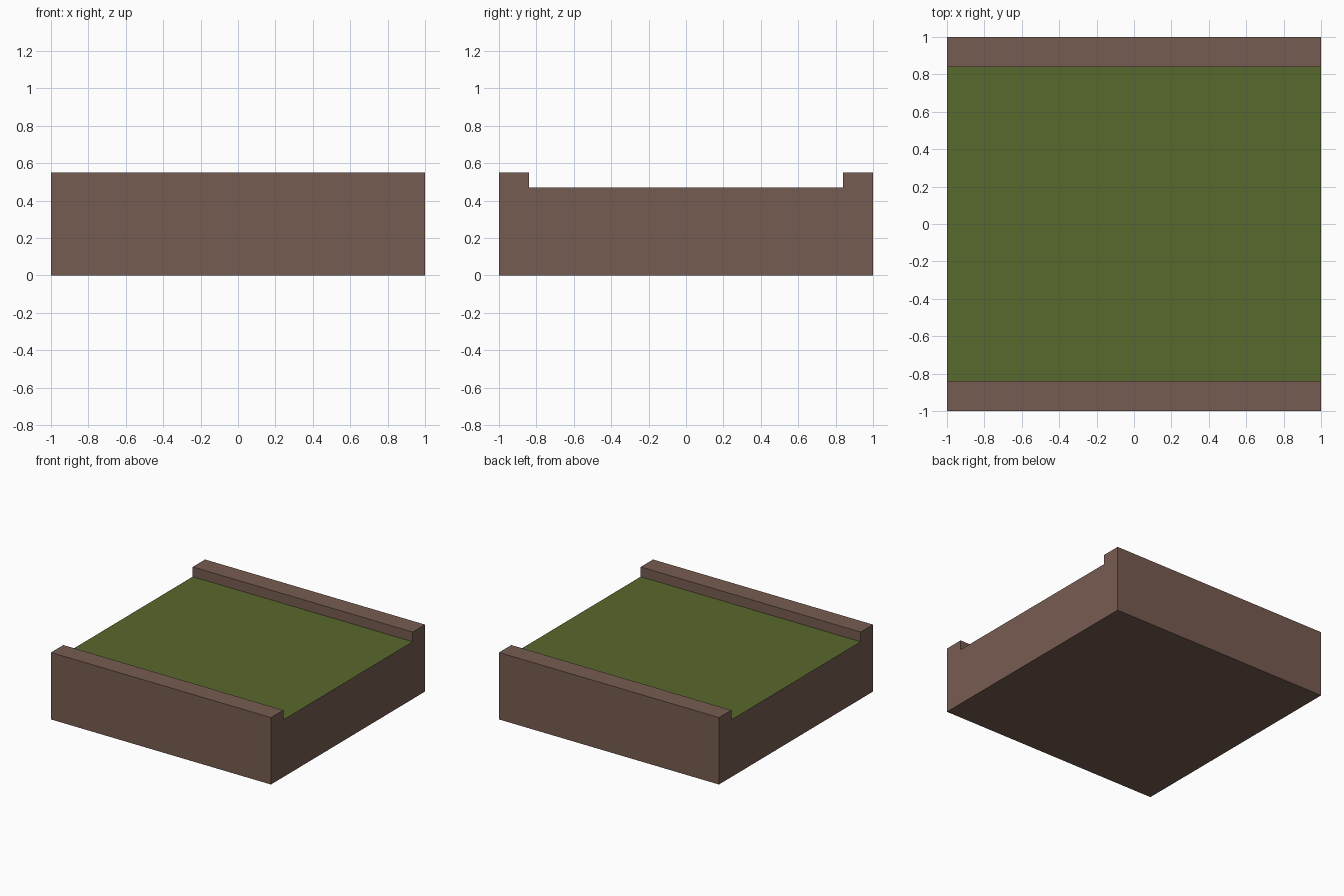
import bpy, bmesh

if "Cube" in bpy.data.objects:
    bpy.data.objects.remove(bpy.data.objects["Cube"])


def material(name, rgb):
    m = bpy.data.materials.new(name)
    m.diffuse_color = (*rgb, 1)
    m.use_nodes = True
    m.node_tree.nodes["Principled BSDF"].inputs["Base Color"].default_value = m.diffuse_color
    return m


soil = material("soil brown", (0.183, 0.107, 0.082))
grass = material("grass green", (0.098, 0.140, 0.026))

# Channel cross-section in (y, z), mirrored about y = 0
half = [(1, 0), (1, 0.55), (0.84, 0.55), (0.84, 0.47)]
profile = half + [(-y, z) for y, z in reversed(half)]

# Extrude the cross-section along x
bm = bmesh.new()
end = bm.faces.new([bm.verts.new((-1, y, z)) for y, z in profile])
ext = bmesh.ops.extrude_face_region(bm, geom=[end], use_keep_orig=True)
for v in ext["geom"]:
    if isinstance(v, bmesh.types.BMVert):
        v.co.x = 1
bmesh.ops.recalc_face_normals(bm, faces=bm.faces[:])

# The sunken floor is grass, everything else is soil
for f in bm.faces:
    c = f.calc_center_median()
    f.material_index = int(f.normal.z > 0.9 and abs(c.y) < 0.5)

mesh = bpy.data.meshes.new("ground_tile")
bm.to_mesh(mesh)
bm.free()
mesh.materials.append(soil)
mesh.materials.append(grass)
bpy.context.collection.objects.link(bpy.data.objects.new("ground_tile", mesh))
